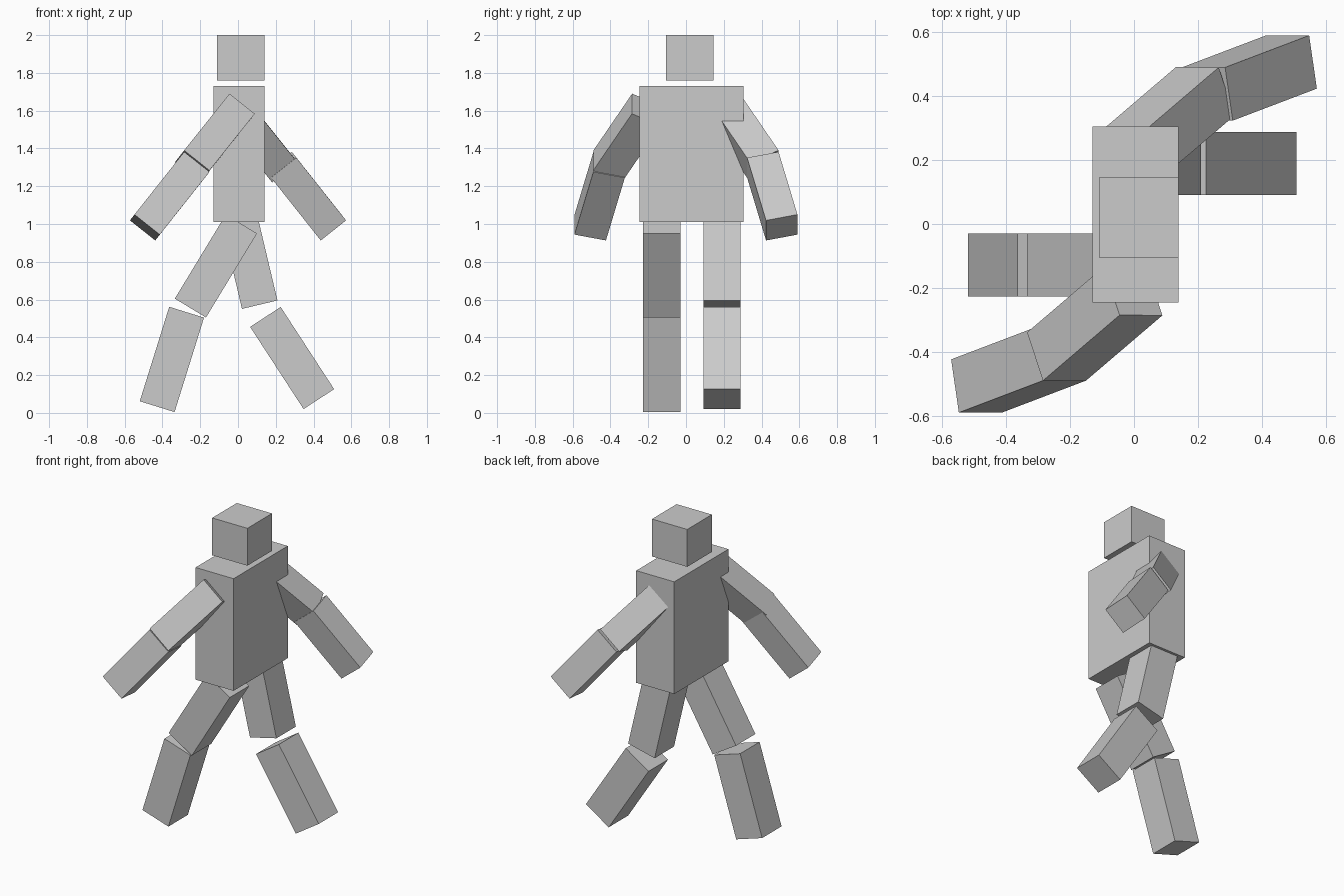
import bpy
from math import pi
from mathutils import Matrix, Vector

old = bpy.data.objects.get("Cube")
if old:
    bpy.data.objects.remove(old, do_unlink=True)

# Single flat colour
grey = bpy.data.materials.new("plain grey")
grey.use_nodes = True
COLOUR = (0.6, 0.6, 0.6, 1.0)
grey.diffuse_color = COLOUR
grey.node_tree.nodes["Principled BSDF"].inputs["Base Color"].default_value = COLOUR


def block(name, matrix, size):
    """Box of the given size placed by a matrix."""
    bpy.ops.mesh.primitive_cube_add(size=1)
    ob = bpy.context.object
    ob.name = name
    ob.data.materials.append(grey)
    ob.data.transform(matrix @ Matrix.Diagonal((*size, 1)))
    return ob


def leg_part(name, top, bottom, y, width=0.193, depth=0.197):
    """Leg block between two (x, z) end centres, swinging in the x-z plane."""
    a, b = Vector((top[0], y, top[1])), Vector((bottom[0], y, bottom[1]))
    axis = (a - b).normalized()
    side = Vector((0, 1, 0)).cross(axis)
    rot = Matrix((side, (0, 1, 0), axis)).transposed().to_4x4()
    block(name, Matrix.Translation((a + b) / 2) @ rot, (width, depth, (a - b).length))


def arm_part(name, top, bottom, turn=0, shift=0, size=0.171):
    """Arm block given the two ends of its outer upper edge; turn swings it to the back."""
    a, b = Vector(top), Vector(bottom)
    axis = (b - a).normalized()
    across = Vector((0.789, 0, -0.614))
    across = (across - axis * across.dot(axis)).normalized()
    inward = across.cross(axis)
    rot = Matrix((across, inward, axis)).transposed().to_4x4()
    centre = (a + b) / 2 + (across + inward) * size / 2
    place = Matrix.Translation((shift, 0, 0)) @ Matrix.Rotation(turn, 4, "Z")
    block(name, place @ Matrix.Translation(centre) @ rot, (size, size, (b - a).length))


# Head and torso
block("head", Matrix.Translation((0.015, 0.02, 1.88)), (0.25, 0.25, 0.24))
block("torso", Matrix.Translation((0.005, 0.03, 1.37)), (0.27, 0.55, 0.72))

# Legs in mid stride
leg_part("front_thigh", (0.018, 1.0), (-0.252, 0.555), -0.128)
leg_part("front_shin", (-0.272, 0.533), (-0.428, 0.033), -0.128)
leg_part("back_thigh", (-0.005, 1.08), (0.115, 0.573), 0.19)
leg_part("back_shin", (0.145, 0.508), (0.428, 0.073), 0.19)

# Arms, the back one being the front one turned half round
for label, turn, shift in (("front", 0, 0), ("back", pi, -0.02)):
    arm_part(label + "_upper_arm", (-0.045, -0.285, 1.69), (-0.285, -0.49, 1.39), turn, shift)
    arm_part(label + "_forearm", (-0.285, -0.49, 1.382), (-0.548, -0.59, 1.05), turn, 0)
